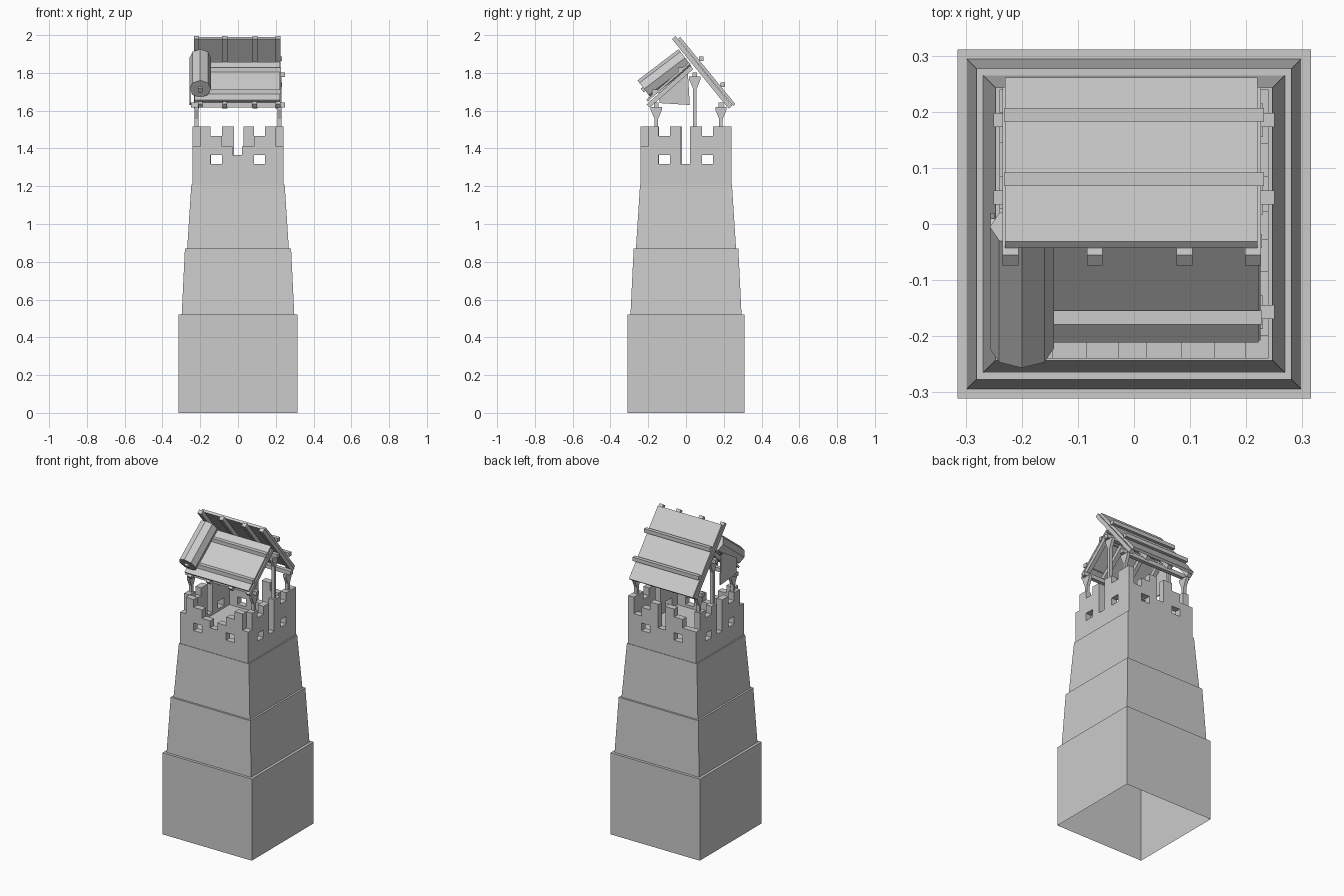
import bpy, bmesh, math
from mathutils import Vector

cube = bpy.data.objects.get("Cube")
if cube:
    bpy.data.objects.remove(cube, do_unlink=True)

grey = bpy.data.materials.new("light_grey")
grey.use_nodes = True
grey.diffuse_color = (0.6, 0.6, 0.6, 1)
grey.node_tree.nodes["Principled BSDF"].inputs["Base Color"].default_value = (0.6, 0.6, 0.6, 1)


def finish(name, bm):
    bmesh.ops.recalc_face_normals(bm, faces=bm.faces)
    mesh = bpy.data.meshes.new(name)
    bm.to_mesh(mesh)
    bm.free()
    mesh.materials.append(grey)
    obj = bpy.data.objects.new(name, mesh)
    bpy.context.collection.objects.link(obj)
    return obj


def prism(name, x0, x1, profile):
    """Extrude a (y, z) profile along x."""
    bm = bmesh.new()
    face = bm.faces.new([bm.verts.new((x0, y, z)) for y, z in profile])
    out = bmesh.ops.extrude_face_region(bm, geom=[face])["geom"]
    moved = [v for v in out if isinstance(v, bmesh.types.BMVert)]
    bmesh.ops.translate(bm, verts=moved, vec=(x1 - x0, 0, 0))
    return finish(name, bm)


def plank(name, x0, x1, start, end, thick):
    """Board running between two (y, z) points."""
    a, b = Vector(start), Vector(end)
    d = (b - a).normalized() * thick / 2
    n = Vector((-d.y, d.x))
    return prism(name, x0, x1, [a - n, b - n, b + n, a + n])


def beam(name, y, z, size=0.025, reach=0.25):
    return plank(name, -reach, reach, (y - size / 2, z), (y + size / 2, z), size)


# Tapered tower body, open underneath
bm = bmesh.new()
rings = []
for half, z in [(0.315, 0), (0.315, 0.52), (0.298, 0.52), (0.281, 0.87),
                (0.269, 0.87), (0.247, 1.21), (0.238, 1.21)]:
    rings.append([bm.verts.new((sx * half, sy * (half - 0.004), z))
                  for sx, sy in [(-1, -1), (1, -1), (1, 1), (-1, 1)]])
for low, high in zip(rings, rings[1:]):
    for i in range(4):
        j = (i + 1) % 4
        bm.faces.new((low[i], low[j], high[j], high[i]))
finish("tower_body", bm)
plank("tower_floor", -0.23, 0.23, (-0.23, 1.29), (0.23, 1.29), 0.02)

# Battlement walls: columns of varying height with square windows
EDGES = [-0.24, -0.2, -0.145, -0.085, -0.028, 0.022, 0.085, 0.143, 0.2, 0.24]
LEVELS = [1.21, 1.317, 1.365, 1.41, 1.465, 1.515]


def battlement(name, tops, angle):
    bm = bmesh.new()
    for c, top in enumerate(tops):
        for r in range(top):
            if c in (2, 6) and r == 1:
                continue
            x0, x1, z0, z1 = EDGES[c], EDGES[c + 1], LEVELS[r], LEVELS[r + 1]
            bm.faces.new([bm.verts.new((x, -0.24, z)) for x, z in
                          [(x0, z0), (x1, z0), (x1, z1), (x0, z1)]])
    bmesh.ops.remove_doubles(bm, verts=bm.verts, dist=0.0005)
    out = bmesh.ops.extrude_face_region(bm, geom=bm.faces[:], use_keep_orig=True)["geom"]
    bmesh.ops.translate(bm, verts=[v for v in out if isinstance(v, bmesh.types.BMVert)],
                        vec=(0, 0.04, 0))
    obj = finish(name, bm)
    obj.rotation_euler.z = angle


battlement("front_battlement", [3, 5, 4, 3, 2, 3, 4, 5, 3], 0)
battlement("left_battlement", [3, 5, 4, 5, 1, 5, 4, 5, 5], math.pi / 2)
battlement("back_battlement", [5, 3, 4, 5, 2, 5, 4, 3, 3], math.pi)
battlement("right_battlement", [3, 5, 4, 5, 1, 5, 4, 5, 3], -math.pi / 2)

# Posts with flared heads, on both sides, and the beams they carry
for y, top, row in [(-0.157, 1.62, "front"), (0.047, 1.78, "middle"), (0.185, 1.62, "back")]:
    half = [(0.009, 1.3), (0.009, top - 0.065), (0.03, top - 0.015), (0.03, top)]
    outline = [(y + w, z) for w, z in half] + [(y - w, z) for w, z in reversed(half)]
    for x, side in [(-0.22, "right"), (0.22, "left")]:
        prism(f"{row}_{side}_post", x - 0.01, x + 0.01, outline)
    beam(f"{row}_beam", y, top + 0.01)

# Steep back roof: panel, rafters and battens
plank("back_roof_panel", -0.23, 0.22, (-0.037, 1.985), (0.255, 1.63), 0.016)
for x in (-0.22, -0.07, 0.09, 0.212):
    plank("back_rafter", x - 0.014, x + 0.014, (-0.065, 1.987), (0.235, 1.618), 0.024)
for y, z in [(0.08, 1.875), (0.195, 1.738)]:
    beam("back_batten", y, z, 0.024, 0.232)

# Shallow front roof: panel, rafters and battens
plank("front_roof_panel", -0.23, 0.222, (-0.207, 1.652), (0.02, 1.853), 0.012)
for x in (-0.2, -0.07, 0.088, 0.212):
    plank("front_rafter", x - 0.013, x + 0.013, (-0.2, 1.625), (0.03, 1.829), 0.024)
for y, z in [(-0.167, 1.70), (-0.03, 1.815)]:
    beam("front_batten", y, z, 0.025, 0.228)

# Rolled cover lying down the front slope, with its core and hanging flap
low, high = Vector((-0.2, -0.222, 1.715)), Vector((-0.2, -0.005, 1.88))
axis = high - low
bm = bmesh.new()
bmesh.ops.create_cone(bm, cap_ends=True, segments=8, radius1=0.057, radius2=0.057,
                      depth=axis.length)
roll = finish("rolled_cover", bm)
roll.location = (low + high) / 2
roll.rotation_euler = axis.to_track_quat("Z", "Y").to_euler()
plank("roll_core", -0.213, -0.187, (-0.232, 1.707), (-0.2, 1.731), 0.025)
prism("hanging_flap", -0.256, -0.249,
      [(-0.14, 1.64), (0.02, 1.63), (0.01, 1.8), (-0.02, 1.82), (-0.15, 1.74)])
